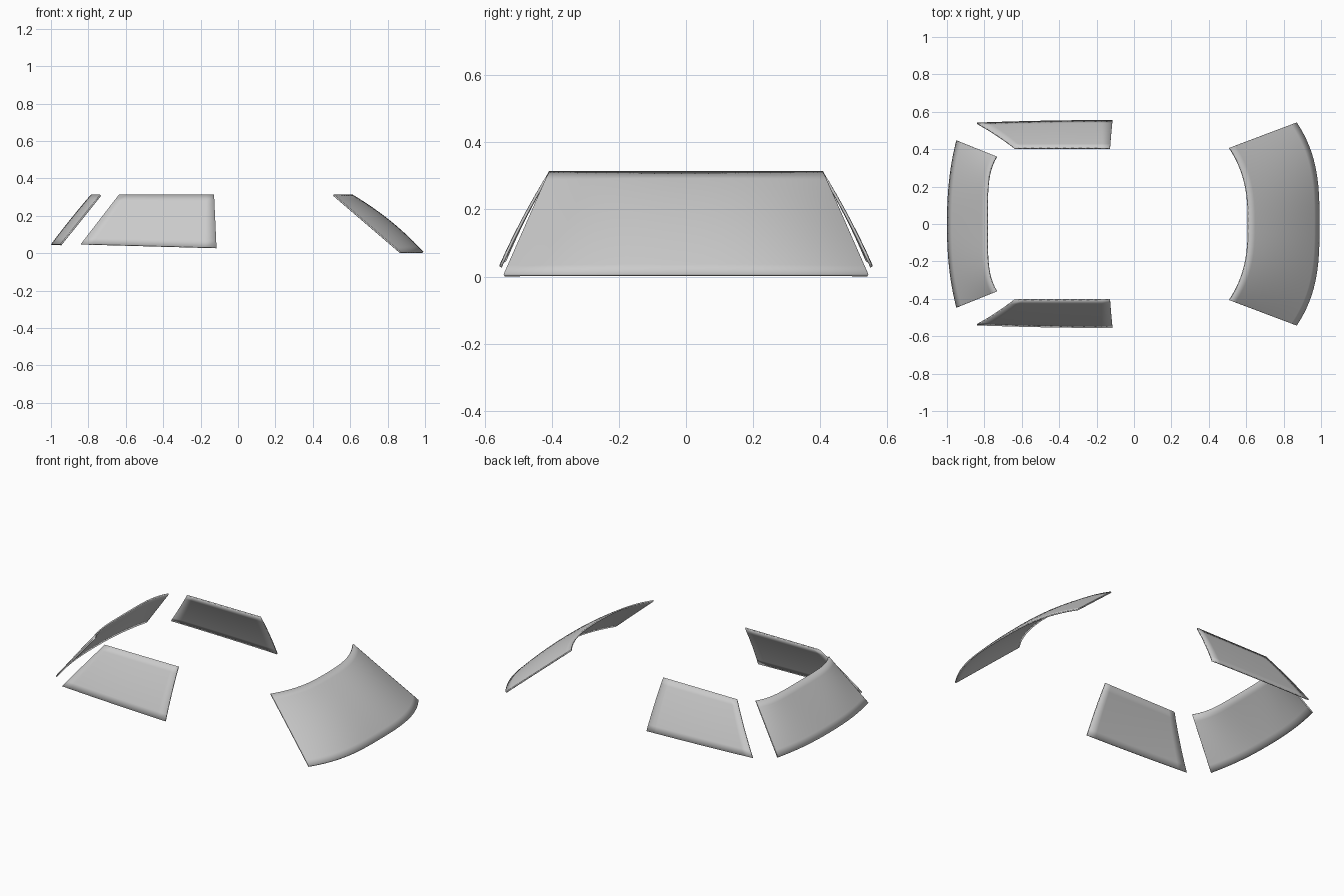
import bpy, math

if "Cube" in bpy.data.objects:
    bpy.data.objects.remove(bpy.data.objects["Cube"])


def pane(name, point, nu, nv, thickness=0.008, mirror=False):
    """Curved glass sheet from point(u, v), thickened towards the inside."""
    verts = [point(i / nu, j / nv) for j in range(nv + 1) for i in range(nu + 1)]
    w = nu + 1
    faces = [(j * w + i, j * w + i + 1, (j + 1) * w + i + 1, (j + 1) * w + i)
             for j in range(nv) for i in range(nu)]
    mesh = bpy.data.meshes.new(name)
    mesh.from_pydata(verts, [], faces)
    obj = bpy.data.objects.new(name, mesh)
    bpy.context.collection.objects.link(obj)
    solid = obj.modifiers.new("Thickness", 'SOLIDIFY')
    solid.thickness = thickness
    solid.offset = -1
    if mirror:
        mir = obj.modifiers.new("Mirror", 'MIRROR')
        mir.use_axis = (False, True, False)
        mir.use_mirror_merge = False
    bpy.ops.object.select_all(action='DESELECT')
    bpy.context.view_layer.objects.active = obj
    obj.select_set(True)
    bpy.ops.object.shade_smooth_by_angle(angle=math.radians(35))
    return obj


def lerp(a, b, t):
    return a + (b - a) * t


def wrapped(bottom, top, bulge, side):
    """Wrap-around screen; edges are (middle x, corner sweep, half width, z, power)."""
    def point(u, v):
        t = math.sin((u - 0.5) * math.pi)      # denser towards the corners
        mid, sweep, half, z, power = (lerp(a, b, v) for a, b in zip(bottom, top))
        swell = bulge * 4 * v * (1 - v) * (1 - t * t)
        x = mid - sweep * abs(t) ** power + swell
        return (side * x, side * half * t, z + swell)
    return point


# Windscreen, strongly curved at the corners
pane("windscreen",
     wrapped((0.992, 0.122, 0.543, 0.007, 3.0), (0.612, 0.10, 0.408, 0.314, 2.7), 0.013, 1),
     32, 12)

# Rear window
pane("rear_window",
     wrapped((1.0, 0.05, 0.447, 0.048, 2.3), (0.787, 0.05, 0.362, 0.313, 4.5), 0.002, -1),
     32, 8)


# Side windows, leaning inwards
def side_point(u, v):
    x = lerp(lerp(-0.84, -0.115, u), lerp(-0.637, -0.128, u), v)
    z = lerp(lerp(0.05, 0.03, u), 0.313, v)
    bottom_y = 0.556 - 0.014 * (1 - u) ** 2
    y = lerp(bottom_y, 0.408, v) + 0.006 * 4 * v * (1 - v)
    return (x, -y, z)


pane("side_window", side_point, 12, 8, mirror=True)
